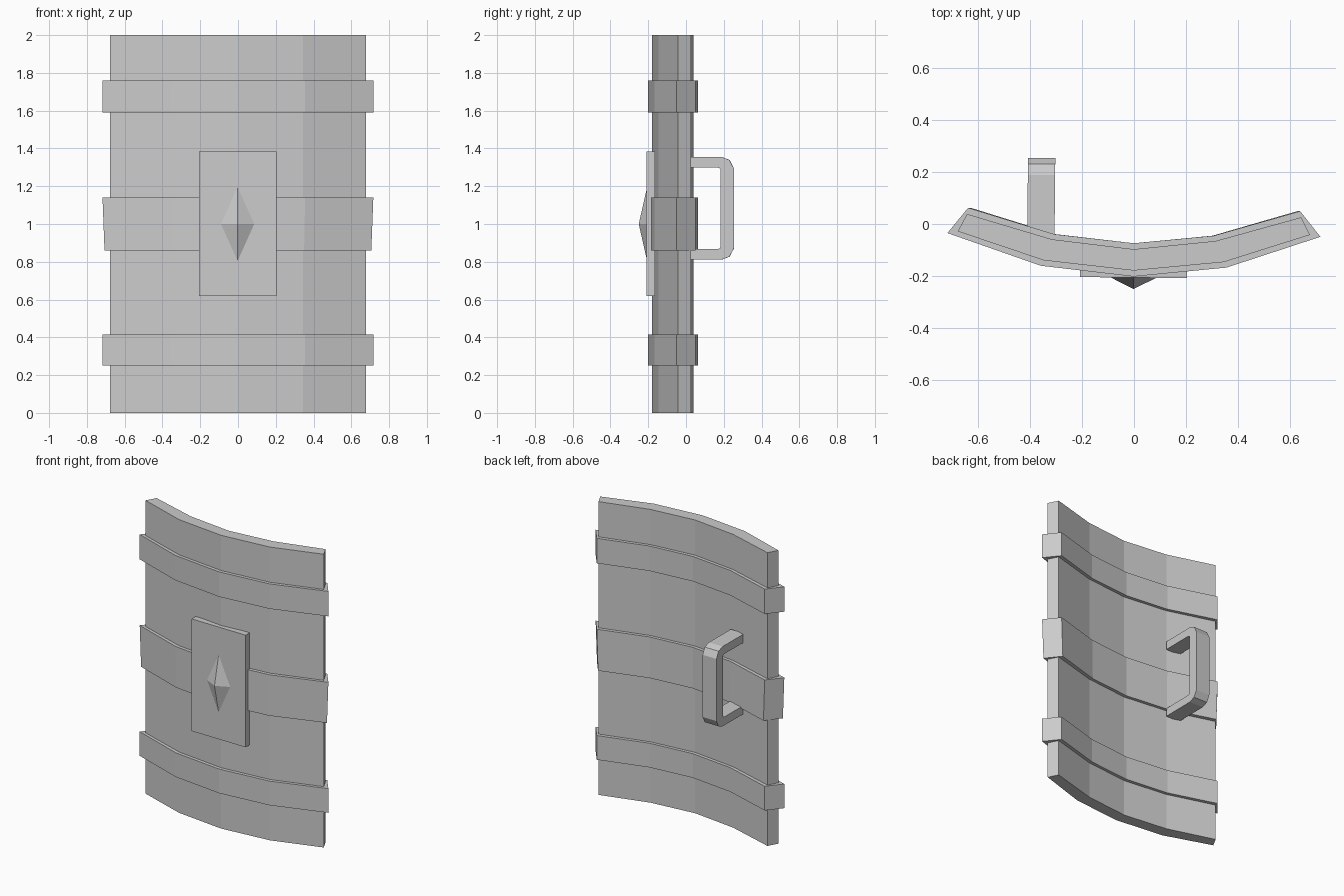
import bpy
from mathutils import Matrix

if "Cube" in bpy.data.objects:
    bpy.data.objects.remove(bpy.data.objects["Cube"])

TILT = Matrix.Rotation(-0.01, 4, 'Z')  # slight yaw of the whole shield


def make(name, verts, faces):
    me = bpy.data.meshes.new(name)
    me.from_pydata(verts, [], faces)
    me.transform(TILT)
    ob = bpy.data.objects.new(name, me)
    bpy.context.collection.objects.link(ob)
    return ob


def curved_slab(name, front, back, z0, z1, bottom_scale=1.0):
    """Extrude a mirrored curved strip (half profiles from centre outward) from z0 to z1."""
    def full(half):
        return [(-x, y) for x, y in reversed(half[1:])] + half
    f, b = full(front), full(back)
    n = len(f)
    verts = []
    for z, s in ((z0, bottom_scale), (z1, 1.0)):
        for row in (f, b):
            verts += [(x * s, y, z) for x, y in row]
    F0, B0, F1, B1 = 0, n, 2 * n, 3 * n
    faces = []
    for i in range(n - 1):
        j = i + 1
        faces += [(F0 + i, F0 + j, F1 + j, F1 + i),
                  (B0 + j, B0 + i, B1 + i, B1 + j),
                  (F1 + i, F1 + j, B1 + j, B1 + i),
                  (F0 + j, F0 + i, B0 + i, B0 + j)]
    e = n - 1
    faces += [(B0, F0, F1, B1), (F0 + e, B0 + e, B1 + e, F1 + e)]
    return make(name, verts, faces)


# Curved shield body
curved_slab("shield_body",
            [(0, -0.179), (0.346, -0.143), (0.677, -0.035)],
            [(0, -0.097), (0.315, -0.062), (0.642, 0.032)], 0, 2)

# Three reinforcing bands
band_front = [(0, -0.202), (0.357, -0.164), (0.717, -0.042)]
band_back = [(0, -0.074), (0.307, -0.042), (0.638, 0.056)]
for name, z0, z1, s in (("lower_band", 0.25, 0.415, 1),
                        ("middle_band", 0.86, 1.14, 0.985),
                        ("upper_band", 1.59, 1.76, 1)):
    curved_slab(name, band_front, band_back, z0, z1, s)

# Front plate
curved_slab("front_plate", [(0, -0.206), (0.205, -0.206)],
            [(0, -0.163), (0.205, -0.163)], 0.62, 1.385)

# Diamond spike on the plate
ring = [(-0.09, -0.205, 1), (0, -0.205, 0.8), (0.09, -0.205, 1), (0, -0.205, 1.2)]
make("front_spike", ring + [(0, -0.25, 1)],
     [(i, (i + 1) % 4, 4) for i in range(4)] + [(3, 2, 1, 0)])

# Grip handle: (y, z) outer and inner paths, extruded along x
mid = 1.083
upper_out = [(-0.05, 0.272), (0.185, 0.272), (0.227, 0.256), (0.25, 0.212)]
upper_in = [(-0.05, 0.215), (0.18, 0.215), (0.18, 0.215), (0.18, 0.212)]
upper_in = [(-0.05, 0.215), (0.165, 0.215), (0.176, 0.212), (0.18, 0.205)]


def both(half):
    return [(y, mid + h) for y, h in half] + [(y, mid - h) for y, h in reversed(half)]


outer, inner = both(upper_out), both(upper_in)
n = len(outer)
verts = [(x, y, z) for x in (-0.41, -0.305) for path in (outer, inner) for y, z in path]
faces = []
for i in range(n - 1):
    j = i + 1
    faces += [(i, j, n + j, n + i), (2 * n + j, 2 * n + i, 3 * n + i, 3 * n + j),
              (j, i, 2 * n + i, 2 * n + j), (n + i, n + j, 3 * n + j, 3 * n + i)]
faces += [(0, n, 3 * n, 2 * n), (2 * n - 1, n - 1, 3 * n - 1, 4 * n - 1)]
make("grip_handle", verts, faces)

# Consistent outward normals
import bmesh
for ob in bpy.context.collection.objects:
    bm = bmesh.new()
    bm.from_mesh(ob.data)
    bmesh.ops.recalc_face_normals(bm, faces=bm.faces)
    bm.to_mesh(ob.data)
    bm.free()
